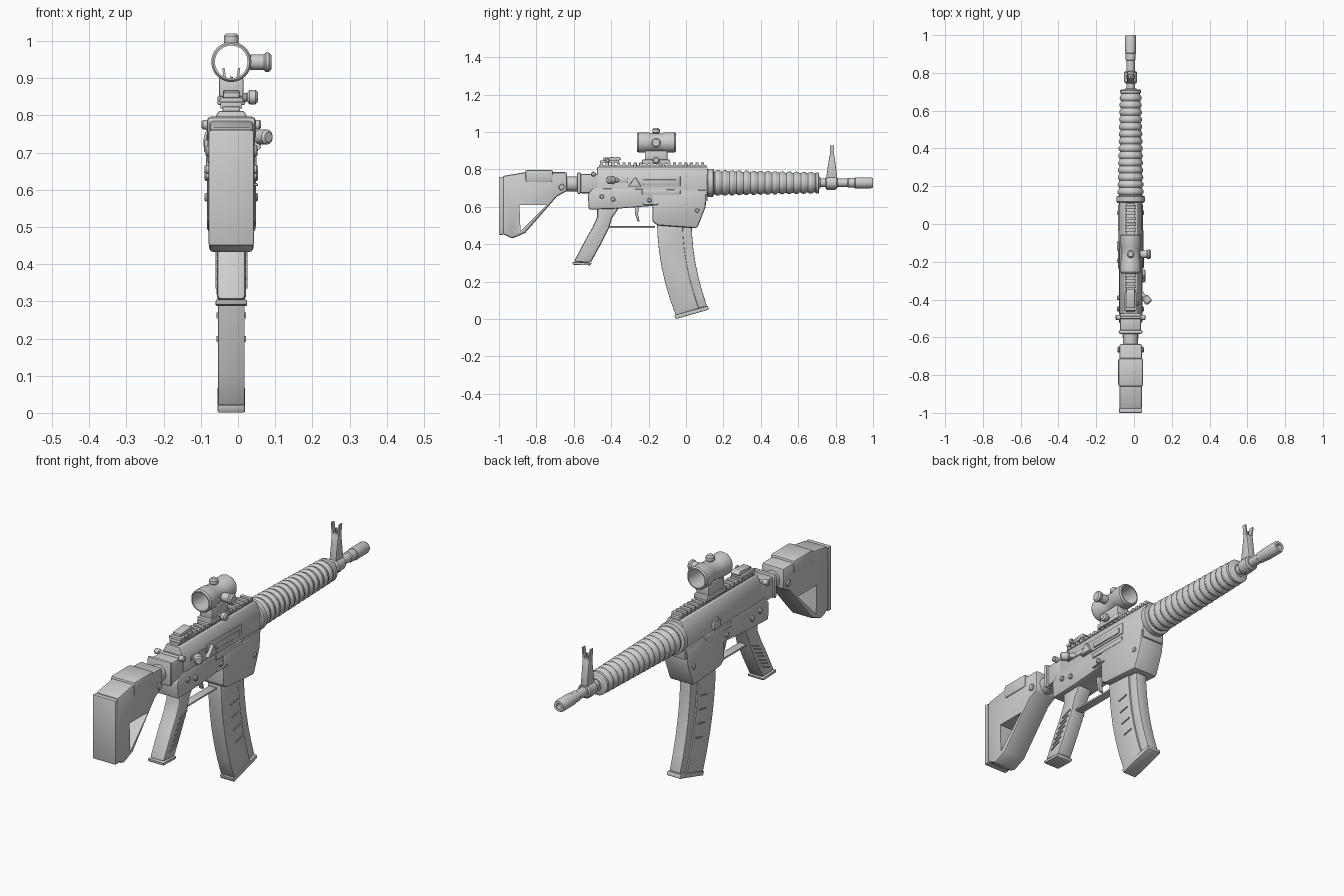
import bpy, bmesh, math
from mathutils import Matrix, Vector

if "Cube" in bpy.data.objects:
    bpy.data.objects.remove(bpy.data.objects["Cube"])

MIDDLE = -.018   # x of the body's middle plane
BORE = .728      # height of the barrel axis
HALF = .06       # half width of the body
FINE, SOFT = .004, .012   # edge rounding
SIDES = (-1, 1)

grey = bpy.data.materials.new("plain_grey")
grey.use_nodes = True
grey.diffuse_color = (.62, .62, .62, 1)
grey.node_tree.nodes["Principled BSDF"].inputs["Base Color"].default_value = grey.diffuse_color


def finish(name, bm):
    bmesh.ops.recalc_face_normals(bm, faces=bm.faces)
    mesh = bpy.data.meshes.new(name)
    bm.to_mesh(mesh)
    bm.free()
    mesh.materials.append(grey)
    for polygon in mesh.polygons:
        polygon.use_smooth = True
    mesh.set_sharp_from_angle(angle=math.radians(35))
    part = bpy.data.objects.new(name, mesh)
    part.location.x = MIDDLE
    bpy.context.scene.collection.objects.link(part)
    return part


def prism(name, points, low, high, bevel=FINE, along="x"):
    """Extrude a (y, z) profile along x, or an (x, z) profile along y."""
    bm = bmesh.new()

    def place(point, depth):
        u, z = point
        return (depth, u, z) if along == "x" else (u, depth, z)

    first, last = [[bm.verts.new(place(p, depth)) for p in points] for depth in (low, high)]
    bm.faces.new(first)
    bm.faces.new(last[::-1])
    for i in range(len(points)):
        bm.faces.new((first[i - 1], first[i], last[i], last[i - 1]))
    bmesh.ops.recalc_face_normals(bm, faces=bm.faces)
    if bevel:
        sharp = [e for e in bm.edges if e.calc_face_angle() > math.radians(28)]
        bmesh.ops.bevel(bm, geom=sharp, offset=bevel, segments=2, profile=.5,
                        affect="EDGES", clamp_overlap=True)
    return finish(name, bm)


def slab(name, points, half=HALF, bevel=FINE):
    return prism(name, points, -half, half, bevel)


def box(name, y, z, x, bevel=FINE):
    """x is a half width, or a (low, high) pair."""
    low, high = x if isinstance(x, tuple) else (-x, x)
    corners = [(y[0], z[0]), (y[1], z[0]), (y[1], z[1]), (y[0], z[1])]
    return prism(name, corners, low, high, bevel)


def lathe(name, profile, position, axis="y", ring=False, sides=32):
    """Turn (along, radius) points about an axis through the position."""
    bm = bmesh.new()
    rings = []
    for along, radius in profile:
        turns = [math.tau * i / sides for i in range(sides)]
        rings.append([bm.verts.new((radius * math.cos(t), radius * math.sin(t), along)) for t in turns])
    for a, b in zip(rings, rings[1:] + (rings[:1] if ring else [])):
        for i in range(sides):
            bm.faces.new((a[i - 1], a[i], b[i], b[i - 1]))
    if not ring:
        bm.faces.new(rings[0])
        bm.faces.new(rings[-1])
    turn = {"x": Matrix.Rotation(math.pi / 2, 4, "Y"), "y": Matrix.Rotation(-math.pi / 2, 4, "X"),
            "z": Matrix.Identity(4)}[axis]
    bm.transform(Matrix.Translation(Vector(position)) @ turn)
    return finish(name, bm)


def knob(name, position, axis, length, radius):
    """Cylinder with chamfered rims."""
    rim = min(length, radius, .02) / 3
    profile = [(0, radius - rim), (rim, radius), (length - rim, radius), (length, radius - rim)]
    return lathe(name, profile, position, axis, sides=24)


# Shoulder stock with a triangular opening
stock = slab("stock", [(-.98, .765), (-.86, .785), (-.635, .785), (-.635, .685), (-.69, .655),
                       (-.86, .46), (-.93, .43), (-.98, .455)], bevel=SOFT)
opening = slab("stock_opening", [(-.89, .61), (-.745, .61), (-.885, .47)], .2, bevel=0)
cut = stock.modifiers.new("opening", "BOOLEAN")
cut.object = opening
cut.solver = "EXACT"
bpy.context.view_layer.objects.active = stock
bpy.ops.object.modifier_apply(modifier=cut.name)
bpy.data.objects.remove(opening)
box("butt_pad", y=(-1, -.975), z=(.45, .76), x=HALF + .001)
box("cheek_rest", y=(-.86, -.71), z=(.73, .797), x=.066, bevel=SOFT)
for side in SIDES:
    knob("stock_screw", (side * .064 - .006, -.665, .705), "x", SOFT, .016)

# Stock tube and rear collar
knob("stock_tube", (0, -.66, .722), "y", .2, .04)
box("rear_collar", y=(-.582, -.562), z=(.667, .785), x=.064, bevel=SOFT)
box("rear_block", y=(-.57, -.46), z=(.672, .775), x=.056, bevel=SOFT)
for side in SIDES:
    knob("rear_pin_head", (side * .065 - .015, -.495, .775), "x", .03, .013)
knob("rear_cross_pin", (-.06, -.495, .775), "x", .12, .007)

# Receiver
prism("upper_receiver", [(s * x, z) for s, levels in ((1, (.63, .765, .812)), (-1, (.812, .765, .63)))
                         for z in levels for x in [.034 if z > .8 else .058]],
      -.475, .115, along="y")
slab("lower_receiver", [(-.5, .7), (-.525, .665), (-.52, .585), (-.37, .59), (-.17, .605),
                        (.07, .58), (.115, .67), (.115, .69)], HALF + .002, 2 * FINE)
slab("magazine_well", [(-.18, .68), (-.18, .52), (-.15, .5), (.06, .485), (.105, .6), (.11, .68)],
     .066, SOFT)

# Side details of the receiver
box("ejection_frame", y=(-.3, -.03), z=(.708, .765), x=(.05, .062))
box("bolt_cover", y=(-.23, -.05), z=(.718, .745), x=(.05, .067))
prism("deflector", [(-.31, .708), (-.24, .708), (-.27, .76)], .05, .078)
box("bolt_track", y=(-.42, -.31), z=(.73, .755), x=(.05, .063))
for name, start, length, radius in (("charging_arm", -.06, .07, .012), ("charging_handle", 0, .044, .02)):
    arm = knob(name, (start, 0, 0), "x", length, radius)
    arm.location = (MIDDLE + .072, -.385, .742)
    arm.rotation_euler.z = math.radians(-50)
box("bolt_release", y=(-.13, -.1), z=(.655, .75), x=(-.067, -.05))
box("release_pad", y=(-.14, -.09), z=(.7, .735), x=(-.073, -.05))
box("selector_lever", y=(-.23, -.15), z=(.61, .618), x=(.06, .072))
for side in SIDES:
    box("receiver_ledge", y=(-.235, -.03), z=(.665, .69), x=(side * .04, side * .068))
    for y, z in ((-.195, .635), (-.45, .655), (-.39, .64), (.06, .58)):
        knob("receiver_pin", (side * .064 - .008, y, z), "x", .016, SOFT)

# Top rail with teeth
box("rail_base", y=(-.465, .11), z=(.805, .824), x=.024)
for i in range(19):
    tooth = -.46 + i * .03
    box("rail_tooth", y=(tooth, tooth + .017), z=(.818, .836), x=.029, bevel=FINE / 2)

# Folded rear sight
box("rear_sight_base", y=(-.46, -.36), z=(.834, .848), x=.032)
slab("rear_sight_leaf", [(-.445, .845), (-.445, .862), (-.36, .868), (-.345, .855), (-.36, .845)], .022)
knob("rear_sight_dial", (.03, -.42, .848), "x", .014, SOFT)

# Optic: hollow tube with a narrower waist
box("optic_clamp", y=(-.235, -.085), z=(.828, .852), x=.037)
box("optic_mount", y=(-.22, -.1), z=(.845, .9), x=.033)
tube = [(-.104, .049), (-.097, .054), (-.042, .054), (-.029, .049)]
tube += [(-along, radius) for along, radius in reversed(tube)]
tube += [(.104, .044), (-.104, .044)]
lathe("optic_tube", tube, (0, -.158, .944), ring=True, sides=40)
knob("optic_top_dial", (0, -.16, .99), "z", .03, .02)
knob("optic_side_stem", (.046, -.16, .943), "x", .05, .021)
knob("optic_side_dial", (.086, -.16, .943), "x", .022, .026)
knob("clamp_stem", (.02, -.16, .849), "x", .03, .01)
knob("clamp_nut", (.043, -.16, .849), "x", .029, .019)

# Tapering handguard with rounded ribs
guard = [(.112, .068), (.118, .075), (.145, .075), (.15, .062)]
ribs, start, end = 14, .155, .69
pitch = (end - start) / ribs
for i in range(ribs):
    crest = .069 - .012 * i / ribs
    for step in range(5):
        t = step / 5
        guard.append((start + pitch * (i + t), crest - .007 * abs(2 * t - .8) ** 3 * 2))
guard += [(end, .05), (end + FINE, .056), (.708, .056), (.712, .05)]
lathe("handguard", guard, (0, 0, BORE), sides=40)

# Barrel, front sight and muzzle
knob("barrel_nut", (0, .7, BORE), "y", .018, .034)
knob("barrel", (0, .7, BORE), "y", .2, .022)
knob("sight_band", (0, .745, BORE), "y", .065, .034)
knob("muzzle_collar", (0, .862, BORE), "y", .06, .026)
lathe("muzzle_device", [(.9, .024), (.905, .029), (.99, .029), (1, .025), (1, .013), (.94, .013)],
      (0, 0, BORE))
box("sight_lug", y=(.75, .8), z=(.69, .71), x=.014)
slab("front_sight_tower", [(.748, .745), (.81, .745), (.793, .88), (.768, .88)], .018)
for side in SIDES:
    prism("front_sight_ear", [(side * .009, .865), (side * .018, .865), (side * .024, .928),
                              (side * .018, .928)], .77, .79, bevel=0, along="y")
knob("front_sight_post", (0, .78, .875), "z", .03, FINE)

# Pistol grip
slab("pistol_grip", [(-.475, .6), (-.475, .545), (-.5, .49), (-.54, .42), (-.6, .305), (-.51, .3),
                     (-.455, .4), (-.41, .49), (-.395, .54), (-.355, .6)], .039, SOFT)
slab("grip_cap", [(-.607, .305), (-.604, .29), (-.51, .287), (-.503, .3)], .042)


def raised_bar(name, y, z, length, rise, side, surface):
    thick = .006
    prism(name, [(y, z), (y + length, z + rise), (y + length, z + rise + thick), (y, z + thick)],
          side * (surface - thick), side * (surface + FINE), bevel=0)


for side in SIDES:
    for i in range(7):
        raised_bar("grip_ridge", -.555 + i * .013, .335 + i * .022, .055, .02, side, .039)

# Trigger and guard
slab("trigger", [(-.275, .61), (-.272, .56), (-.258, .52), (-.248, .522), (-.257, .56), (-.25, .61)], .011)
box("trigger_guard", y=(-.41, -.165), z=(.487, .496), x=.02, bevel=FINE / 2)


# Curved magazine: wide rear body and narrower front spine
def magazine_point(across, down):
    back = Vector((-.155 + .1 * down ** 2, .53 - .51 * down))
    front = Vector((.03 + .082 * down ** 2, .53 - .46 * down))
    return back.lerp(front, across)


def magazine_part(name, rear, fore, half):
    steps = [i / 6 for i in range(7)]
    edge = [magazine_point(rear, t) for t in steps]
    slab(name, edge + [magazine_point(fore, t) for t in reversed(steps)], half)


magazine_part("magazine_body", 0, .74, .036)
magazine_part("magazine_spine", .6, 1, .029)
slab("magazine_floor", [(-.062, .02), (-.055, 0), (.122, .05), (.117, .07)], .037)
for side in SIDES:
    for i in range(4):
        y, z = magazine_point(.35, .3 + i * .13)
        raised_bar("magazine_tick", y, z, .05, .01, side, .036)
